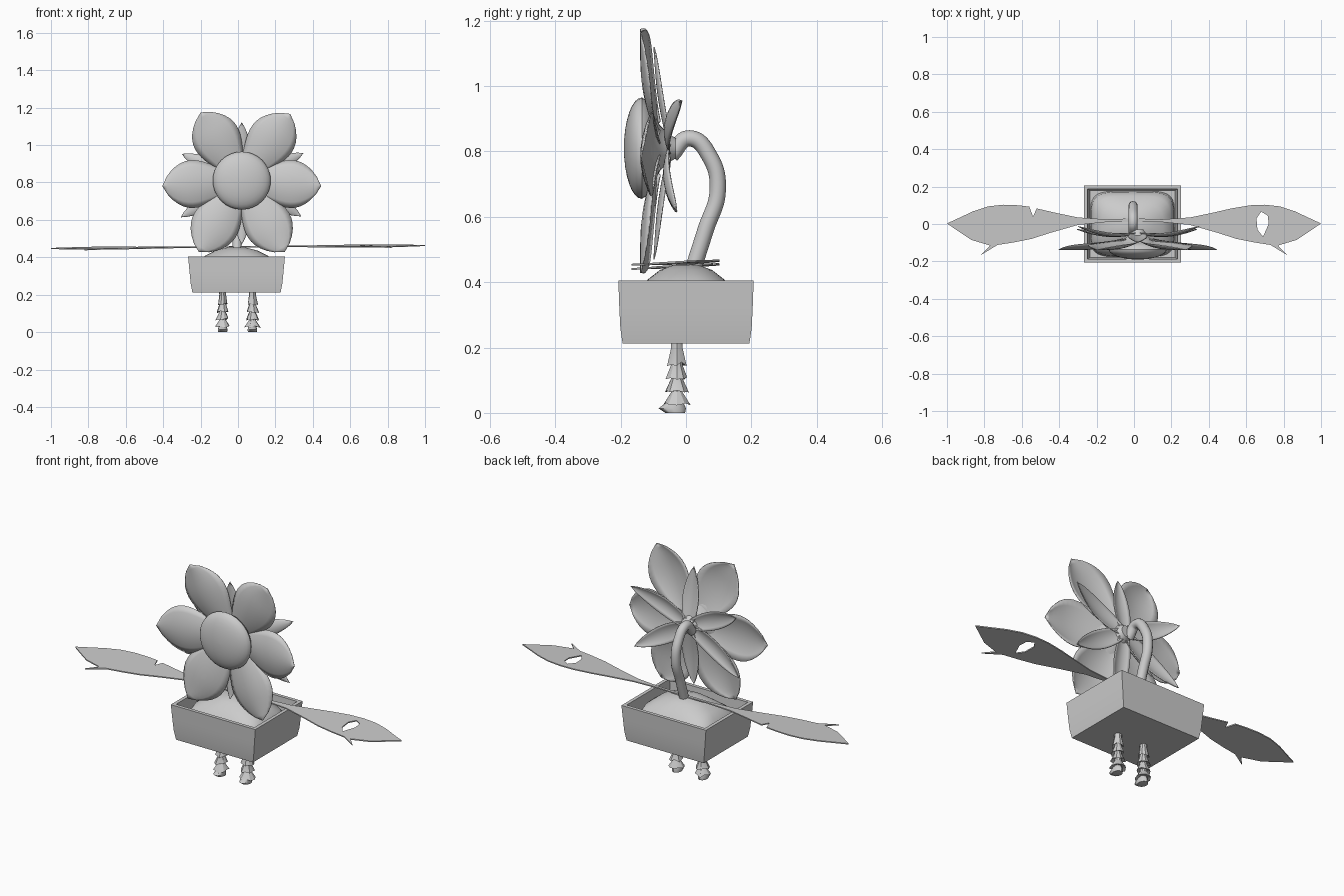
import bpy, bmesh, math, random
from mathutils import Vector

if "Cube" in bpy.data.objects:
    bpy.data.objects.remove(bpy.data.objects["Cube"])
random.seed(4)

grey = bpy.data.materials.new("plain_grey")
grey.use_nodes = True
grey.diffuse_color = (0.6, 0.6, 0.6, 1)
grey.node_tree.nodes["Principled BSDF"].inputs["Base Color"].default_value = (0.6, 0.6, 0.6, 1)


def add(name, mesh, angle=40):
    ob = bpy.data.objects.new(name, mesh)
    bpy.context.collection.objects.link(ob)
    mesh.materials.clear()
    mesh.materials.append(grey)
    bpy.ops.object.select_all(action="DESELECT")
    ob.select_set(True)
    bpy.context.view_layer.objects.active = ob
    bpy.ops.object.shade_smooth_by_angle(angle=math.radians(angle))
    return ob


def loft(name, rings, closed=True, caps=True, angle=40):
    """Skin a list of equally long point rings."""
    bm = bmesh.new()
    rows = [[bm.verts.new(p) for p in ring] for ring in rings]
    n = len(rows[0])
    for a, b in zip(rows, rows[1:]):
        for i in range(n if closed else n - 1):
            j = (i + 1) % n
            bm.faces.new((a[i], a[j], b[j], b[i]))
    if caps:
        bm.faces.new(rows[0][::-1])
        bm.faces.new(rows[-1])
    bmesh.ops.recalc_face_normals(bm, faces=bm.faces)
    mesh = bpy.data.meshes.new(name)
    bm.to_mesh(mesh)
    bm.free()
    return add(name, mesh, angle)


def from_curve(name, curve):
    temp = bpy.data.objects.new(name + "_path", curve)
    bpy.context.collection.objects.link(temp)
    deps = bpy.context.evaluated_depsgraph_get()
    mesh = bpy.data.meshes.new_from_object(temp.evaluated_get(deps))
    bpy.data.objects.remove(temp)
    return add(name, mesh)


def superellipse(cx, cy, rx, ry, z, power, n=40):
    def s(v):
        return math.copysign(abs(v) ** power, v)
    return [(cx + rx * s(math.cos(t)), cy + ry * s(math.sin(t)), z)
            for t in (2 * math.pi * i / n for i in range(n))]


# Planter box, open at the top
def square(hx, hy, z):
    return [(-0.008 + sx * hx, sy * hy, z) for sx, sy in ((-1, -1), (1, -1), (1, 1), (-1, 1))]


loft("planter_box", [square(*r) for r in (
    (0.236, 0.194, 0.212), (0.245, 0.201, 0.26), (0.251, 0.204, 0.32), (0.259, 0.207, 0.405),
    (0.240, 0.188, 0.405), (0.234, 0.184, 0.32), (0.228, 0.180, 0.28))], angle=30)

# Soil mound
loft("soil_mound", [superellipse(-0.008, 0, rx, ry, z, p) for rx, ry, z, p in (
    (0.225, 0.176, 0.28, 0.4), (0.222, 0.172, 0.34, 0.45), (0.205, 0.15, 0.38, 0.55),
    (0.165, 0.115, 0.41, 0.7), (0.11, 0.08, 0.437, 0.85), (0.05, 0.04, 0.452, 1))])

# Arching stem
stem = bpy.data.curves.new("stem", "CURVE")
stem.dimensions = "3D"
stem.bevel_depth = 0.025
stem.bevel_resolution = 4
stem.use_fill_caps = True
path = stem.splines.new("BEZIER")
stem_points = ((0.015, 0.42), (0.06, 0.56), (0.097, 0.68), (0.075, 0.78), (0.01, 0.84), (-0.045, 0.79))
path.bezier_points.add(len(stem_points) - 1)
for bp, (y, z) in zip(path.bezier_points, stem_points):
    bp.co = (-0.005, y, z)
    bp.handle_left_type = bp.handle_right_type = "AUTO"
from_curve("stem", stem)

# Flower head: domed centre and funnel behind it
CX, CZ = 0.02, 0.81


def disc_ring(r, y, n=32):
    return [(CX + r * math.cos(2 * math.pi * i / n), y, CZ + r * math.sin(2 * math.pi * i / n))
            for i in range(n)]


dome = [(0.155 * math.cos(a), -0.135 - 0.055 * math.sin(a))
        for a in (math.pi / 2 * k / 8 for k in range(8))]
loft("flower_centre", [disc_ring(0.11, -0.1), disc_ring(0.145, -0.118)]
     + [disc_ring(r, y) for r, y in dome] + [disc_ring(0.004, -0.19)])
loft("flower_funnel", [disc_ring(r, y) for r, y in (
    (0.11, -0.1), (0.07, -0.08), (0.045, -0.055), (0.03, -0.03))])


def blade(name, angle, length, half_width, root, depth, cup, blunt):
    """Curved petal in the flower plane, pointing along angle."""
    a = math.radians(angle)
    along, across = Vector((math.cos(a), 0, math.sin(a))), Vector((-math.sin(a), 0, math.cos(a)))
    rows = []
    for i in range(15):
        u = i / 14
        w = half_width * max(0.012, math.sin(math.pi * (0.12 + 0.88 * u ** blunt)) ** 0.75)
        row = []
        for j in range(9):
            v = j / 4 - 1
            p = Vector((CX, 0, CZ)) + along * (root + (length - root) * u) + across * (w * v)
            p.y = depth(u) + cup * (w / half_width) * v * v
            row.append(p)
        rows.append(row)
    ob = loft(name, rows, closed=False, caps=False, angle=60)
    thick = ob.modifiers.new("thickness", "SOLIDIFY")
    thick.thickness = 0.004
    return ob


# Six broad front petals
for k, (ang, length) in enumerate(((-4, 0.425), (54, 0.44), (121, 0.425), (184, 0.425),
                                   (239, 0.445), (301, 0.445))):
    blade(f"petal_{k + 1}", ang, length, 0.128, 0.06,
          lambda u: -0.095 - 0.045 * math.sin(math.pi / 2 * min(1, u * 1.4)), 0.03, 1.45)

# Six narrow sepals behind the petals
for k, (ang, length, tip) in enumerate(((90, 0.31, -0.1), (24, 0.36, -0.015), (156, 0.35, -0.015),
                                        (211, 0.38, -0.03), (329, 0.37, -0.03), (270, 0.34, -0.1))):
    blade(f"sepal_{k + 1}", ang, length, 0.05, 0.0,
          lambda u: -0.055 + (tip + 0.055) * u ** 2 - 0.02 * math.sin(math.pi * u), 0.015, 1.0)

# Two long barbed leaves, the left one pierced, the right one notched
top_edge = [(0, 0.03), (0.15, 0.025), (0.3, 0.035), (0.42, 0.06), (0.52, 0.083)]
notch = [(0.54, 0.04), (0.56, 0.093)]
outer = [(0.62, 0.1), (0.7, 0.103), (0.78, 0.094), (0.86, 0.068), (0.93, 0.035), (1, 0.003),
         (0.93, -0.045), (0.87, -0.085), (0.77, -0.115), (0.82, -0.167), (0.73, -0.112),
         (0.64, -0.098), (0.55, -0.08), (0.44, -0.045), (0.3, -0.005), (0.15, 0.01), (0, 0.01)]
hole = [(0.68, 0.066), (0.715, 0.045), (0.72, 0.0), (0.69, -0.068), (0.66, -0.03), (0.655, 0.03)]


def leaf(name, side, outlines):
    curve = bpy.data.curves.new(name, "CURVE")
    curve.dimensions = "2D"
    curve.fill_mode = "BOTH"
    curve.extrude = 0.003
    for points in outlines:
        spline = curve.splines.new("POLY")
        spline.points.add(len(points) - 1)
        for sp, (x, y) in zip(spline.points, points):
            sp.co = (side * x, y, 0, 1)
        spline.use_cyclic_u = True
    ob = from_curve(name, curve)
    for vert in ob.data.vertices:
        x, y = vert.co.x, vert.co.y
        vert.co.z += 0.455 + 0.008 * x + 0.05 * y


leaf("left_leaf", 1, [top_edge + outer, hole])
leaf("right_leaf", -1, [top_edge + notch + outer])

# Ragged root legs with small pointed feet
for name, x0 in (("right_leg", -0.082), ("left_leg", 0.077)):
    y0, sides = -0.028, 10

    def ring(r, z, jag=0.0):
        pts = []
        for i in range(sides):
            t = 2 * math.pi * i / sides
            k = random.uniform(-1, 1) * jag
            pts.append((x0 + (r + k * 0.7) * math.cos(t), y0 + (r + k * 0.7) * math.sin(t), z - k))
        return pts

    rings = [ring(0.02, 0.225)]
    for z_top, z_low, r in ((0.2, 0.15, 0.027), (0.148, 0.108, 0.033), (0.106, 0.068, 0.035),
                            (0.064, 0.03, 0.04)):
        rings += [ring(0.018, z_top), ring(r, z_low, 0.007), ring(0.018, z_low + 0.006)]
    rings += [ring(0.02, 0.004)]
    loft(name, rings, angle=30)
    loft(name.replace("leg", "foot"), [superellipse(x0, y, rx, ry, z, 1, 12) for y, rx, ry, z in (
        (-0.033, 0.024, 0.03, 0.0), (-0.042, 0.026, 0.042, 0.014), (-0.034, 0.02, 0.026, 0.032))])
